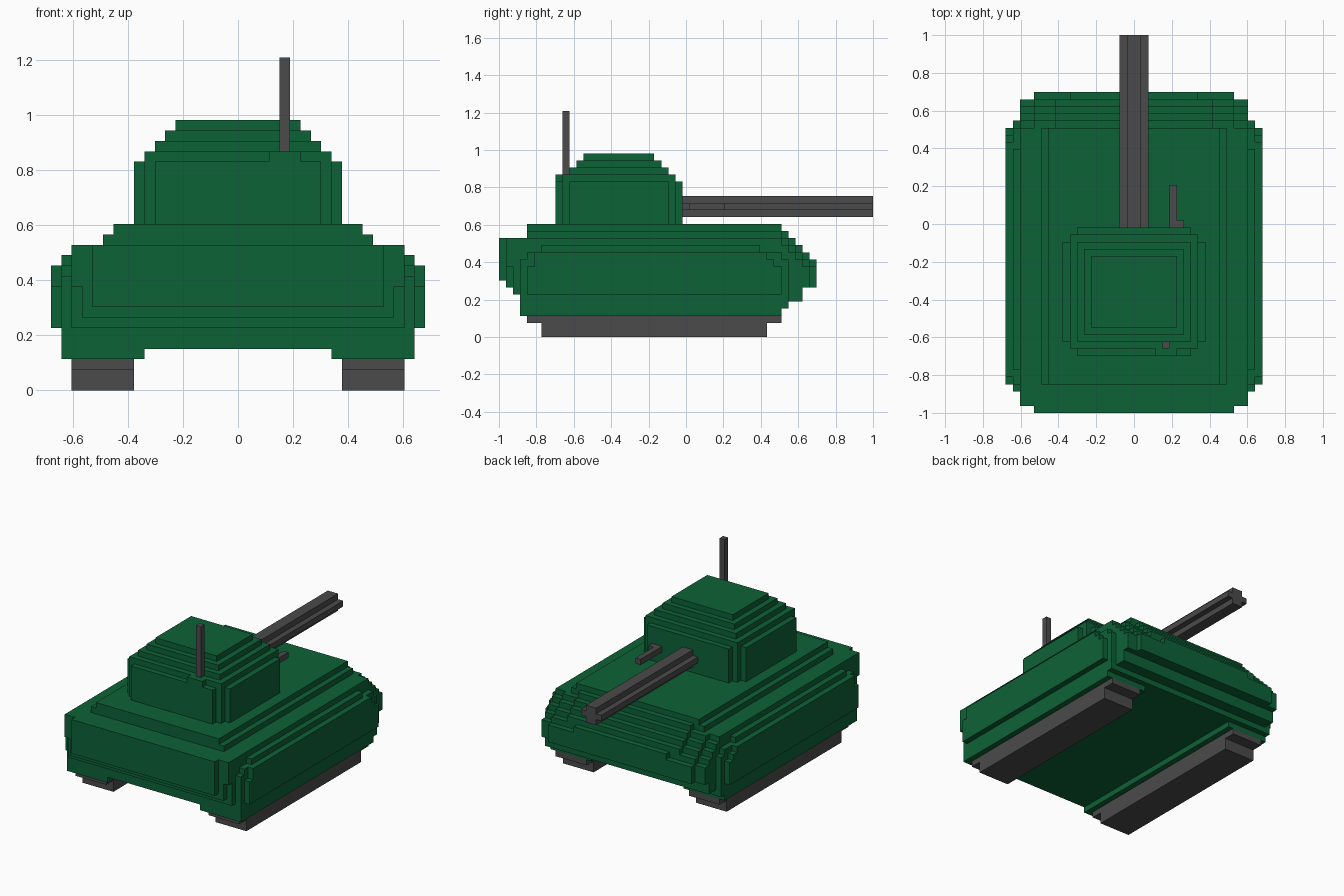
import bpy, bmesh

cube = bpy.data.objects.get("Cube")
if cube:
    bpy.data.objects.remove(cube, do_unlink=True)

U = 2 / 53      # size of one block
MID = 26.5      # blocks from the rear end to the centre


def material(name, color):
    m = bpy.data.materials.new(name)
    m.diffuse_color = color
    m.use_nodes = True
    b = m.node_tree.nodes["Principled BSDF"]
    b.inputs["Base Color"].default_value = color
    b.inputs["Roughness"].default_value = 0.8
    return m


GREEN = material("army green", (0.004, 0.122, 0.037, 1))
GREY = material("dark grey", (0.070, 0.070, 0.070, 1))


def finish(name, bm, mat):
    bmesh.ops.recalc_face_normals(bm, faces=bm.faces)
    me = bpy.data.meshes.new(name)
    bm.to_mesh(me)
    bm.free()
    me.materials.append(mat)
    ob = bpy.data.objects.new(name, me)
    bpy.context.collection.objects.link(ob)
    return ob


def add_prism(bm, outline, z0, z1):
    """Extrude a flat outline (in blocks) from z0 to z1."""
    pts = [p for i, p in enumerate(outline) if p != outline[i - 1]]
    verts = [bm.verts.new((x * U, (y - MID) * U, z0 * U)) for x, y in pts]
    face = bm.faces.new(verts)
    ext = bmesh.ops.extrude_face_region(bm, geom=[face])["geom"]
    top = [v for v in ext if isinstance(v, bmesh.types.BMVert)]
    bmesh.ops.translate(bm, verts=top, vec=(0, 0, (z1 - z0) * U))


def stepped(steps):
    """Symmetric outline with stepped corners from (half width, rear, front)."""
    right = []
    prev = None
    for w, y0, y1 in steps:                  # widest to narrowest, front end
        if prev is not None:
            right.append((w, prev))
        right.append((w, y1))
        prev = y1
    rear = []
    prev = None
    for w, y0, y1 in steps:                  # rear end
        if prev is not None:
            rear.append((w, prev))
        rear.append((w, y0))
        prev = y0
    half = rear[::-1] + right
    clean = []
    for p in half:
        if not clean or clean[-1] != p:
            clean.append(p)
    # drop points where a step has no depth
    keep = [p for i, p in enumerate(clean)
            if i in (0, len(clean) - 1)
            or not (clean[i - 1][1] == p[1] == clean[i + 1][1])]
    return keep + [(-x, y) for x, y in reversed(keep)]


def layered(name, layers, mat):
    bm = bmesh.new()
    for z0, z1, *steps in layers:
        add_prism(bm, stepped(steps), z0, z1)
    return finish(name, bm, mat)


def boxes(name, items, mat):
    bm = bmesh.new()
    for x0, x1, y0, y1, z0, z1 in items:
        add_prism(bm, [(x0, y0), (x1, y0), (x1, y1), (x0, y1)], z0, z1)
    return finish(name, bm, mat)


# Tracks and the fender strips above them
for side, s in (("left", 1), ("right", -1)):
    boxes(side + "_track", [(10 * s, 16 * s, 6, 38, 0, 2),
                            (10 * s, 16 * s, 4, 40, 2, 3)], GREY)
    boxes(side + "_fender", [(9 * s, 17 * s, 3, 40, 3, 4)], GREEN)

# Hull, bulging outwards then stepping in
layered("lower_hull", [
    (4, 5, (17, 3, 41)),
    (5, 6, (17, 3, 41), (16, 3, 43)),
    (6, 7, (18, 4, 40), (17, 3, 41), (16, 2, 43)),
    (7, 8, (18, 4, 40), (17, 3, 41), (16, 2, 44), (15, 1, 44), (14, 1, 45)),
    (8, 10, (18, 4, 40), (17, 3, 41), (16, 2, 44), (15, 1, 44), (14, 0, 45)),
], GREEN)
layered("upper_hull", [
    (10, 11, (18, 5, 39), (17, 3, 41), (16, 1, 43), (14, 0, 44), (9, 0, 45)),
    (11, 12, (18, 5, 38), (17, 4, 40), (16, 1, 42), (14, 0, 43), (11, 0, 44)),
    (12, 13, (17, 6, 37), (16, 1, 41), (14, 0, 42), (11, 0, 43)),
    (13, 14, (16, 1, 40), (14, 0, 41), (11, 0, 42)),
    (14, 15, (13, 4, 40), (11, 4, 41)),
    (15, 16, (12, 4, 40)),
], GREEN)

# Turret with a stepped dome
layered("turret", [
    (16, 22, (10, 10, 24), (9, 9, 25), (8, 8, 26)),
    (22, 23, (9, 9, 25)),
    (23, 24, (8, 10, 24)),
    (24, 25, (7, 11, 23)),
    (25, 26, (6, 12, 22)),
], GREEN)

# Antenna on its mount
boxes("antenna_mount", [(3, 6, 8, 9, 22, 23)], GREEN)
boxes("antenna", [(4, 5, 9, 10, 23, 32)], GREY)

# Cross-section gun barrel and small side gun
layered("gun_barrel", [
    (17, 18, (1, 26, 53)),
    (18, 19, (2, 26, 53)),
    (19, 20, (1, 26, 53)),
], GREY)
boxes("side_gun", [(5, 6, 26, 32, 18, 19), (6, 7, 26, 27, 18, 19)], GREY)
